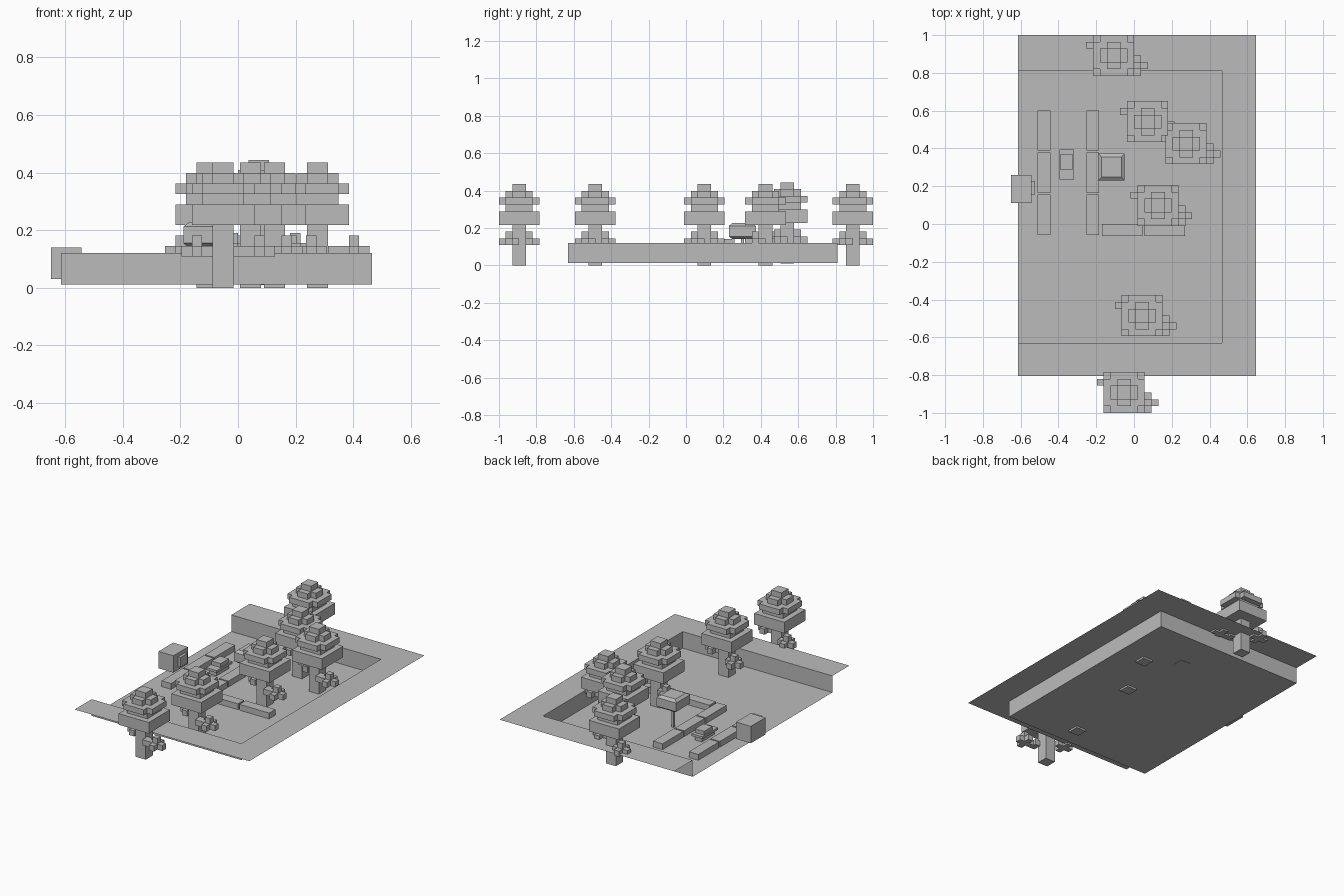
import bpy
import bmesh
from mathutils import Matrix, Vector

cube = bpy.data.objects.get("Cube")
if cube:
    bpy.data.objects.remove(cube, do_unlink=True)

U = 0.0362        # block size of the trees
FLOOR, RIM = 0.012, 0.12

grey = bpy.data.materials.new("plain_grey")
grey.use_nodes = True
grey.diffuse_color = (0.5, 0.5, 0.5, 1)
bsdf = next(n for n in grey.node_tree.nodes if n.type == 'BSDF_PRINCIPLED')
bsdf.inputs["Base Color"].default_value = grey.diffuse_color


def new_mesh(name, bm):
    mesh = bpy.data.meshes.new(name)
    bm.to_mesh(mesh)
    bm.free()
    mesh.materials.append(grey)
    return mesh


def place(name, mesh, loc=(0, 0, 0)):
    obj = bpy.data.objects.new(name, mesh)
    obj.location = loc
    bpy.context.scene.collection.objects.link(obj)
    return obj


def add_box(bm, x, y, z, scale=1.0):
    """Box from (min, max) pairs on each axis."""
    lo = Vector((x[0], y[0], z[0])) * scale
    hi = Vector((x[1], y[1], z[1])) * scale
    mat = Matrix.Translation((lo + hi) / 2) @ Matrix.Diagonal((*(hi - lo), 1))
    return bmesh.ops.create_cube(bm, size=1, matrix=mat)["verts"]


def box(name, x, y, z):
    bm = bmesh.new()
    add_box(bm, x, y, z)
    return place(name, new_mesh(name, bm))


def block_mesh(name, blocks):
    bm = bmesh.new()
    for b in blocks:
        add_box(bm, *b, scale=U)
    return new_mesh(name, bm)


# Sunken yard: thin floor, three walls and a flat rim, open on one side
bm = bmesh.new()
outer = [(-0.615, 1.0), (0.645, 1.0), (0.645, -0.805), (-0.615, -0.805)]
inner = [(-0.615, 0.81), (0.465, 0.81), (0.465, -0.63), (-0.615, -0.63)]
rim_out = [bm.verts.new((*p, RIM)) for p in outer]
rim_in = [bm.verts.new((*p, RIM)) for p in inner]
base = [bm.verts.new((*p, FLOOR)) for p in inner]
for i in range(3):
    bm.faces.new((rim_out[i], rim_in[i], rim_in[i + 1], rim_out[i + 1]))
    bm.faces.new((rim_in[i], base[i], base[i + 1], rim_in[i + 1]))
bm.faces.new(base[::-1])
bmesh.ops.recalc_face_normals(bm, faces=bm.faces)
if next(f for f in bm.faces if rim_out[0] in f.verts).normal.z < 0:
    bmesh.ops.reverse_faces(bm, faces=bm.faces)
place("yard_ground", new_mesh("yard_ground", bm))


# Block trees: trunk, stepped crown and two low leaf clusters
def span(width):
    return (-width / 2, width / 2)


def cluster(cx, cy):
    arm, core = 1.5, 0.5
    return [
        ((cx - arm, cx + arm), (cy - core, cy + core), (3, 4)),
        ((cx - core, cx + core), (cy - arm, cy + arm), (3, 4)),
        ((cx - core, cx + core), (cy - core, cy + core), (4, 5)),
    ]


trunk = block_mesh("tree_trunk", [(span(2), span(2), (0, 6))])
crown = block_mesh("tree_crown", [
    (span(6), span(6), (6, 8)),
    (span(4), span(4), (8, 10)),
    (span(6), span(4), (9, 10)),
    (span(4), span(6), (9, 10)),
    (span(4), span(2), (10, 11)),
    (span(2), span(4), (10, 11)),
    (span(2), span(2), (11, 12)),
])
leaves = block_mesh("tree_low_leaves", cluster(-2.5, 1.5) + cluster(3.5, -1.5)
                    + [((1, 2), (-2, -0.5), (3, 4))])

trees = [(-0.108, 0.892, 0), (0.072, 0.542, 0.01), (0.276, 0.425, 0),
         (0.127, 0.098, 0), (0.043, -0.485, 0), (-0.052, -0.892, 0)]
for n, spot in enumerate(trees, 1):
    for part in (trunk, crown, leaves):
        place(f"{part.name}_{n}", part, spot)

# Low border kerbs: two rows along y and one across
for row, x in (("outer", -0.476), ("inner", -0.218)):
    for i in range(3):
        y = 0.495 - 0.223 * i
        box(f"{row}_kerb_{i + 1}", (x - 0.034, x + 0.034),
            (y - 0.107, y + 0.107), (FLOOR, 0.05))
for i in range(2):
    x = -0.063 + 0.225 * i
    box(f"cross_kerb_{i + 1}", (x - 0.107, x + 0.107), (-0.064, 0), (FLOOR, 0.05))

# Seat between the kerb rows
box("seat_base", (-0.38, -0.33), (0.25, 0.38), (FLOOR, 0.04))
box("seat_top", (-0.395, -0.318), (0.235, 0.395), (0.04, 0.055))
box("seat_cushion", (-0.39, -0.325), (0.285, 0.37), (0.055, 0.08))

# Cabinet on the open side, with a raised front panel
box("cabinet", (-0.65, -0.543), (0.11, 0.26), (0.03, 0.14))
box("cabinet_panel", (-0.543, -0.525), (0.157, 0.228), (0.052, 0.115))

# Lamp: pole with a box head, tapered above and below
box("lamp_pole", (-0.128, -0.112), (0.294, 0.31), (FLOOR, 0.15))
bm = bmesh.new()
add_box(bm, (-0.19, -0.05), (0.23, 0.373), (0.155, 0.212))
for end in (-1, 1):
    cap = [f for f in bm.faces if f.normal.z * end > 0.9]
    grown = bmesh.ops.extrude_discrete_faces(bm, faces=cap)["faces"][0]
    mid = grown.calc_center_median()
    for v in grown.verts:
        v.co = mid + (v.co - mid) * 0.75 + Vector((0, 0, 0.014 * end))
place("lamp_head", new_mesh("lamp_head", bm))
